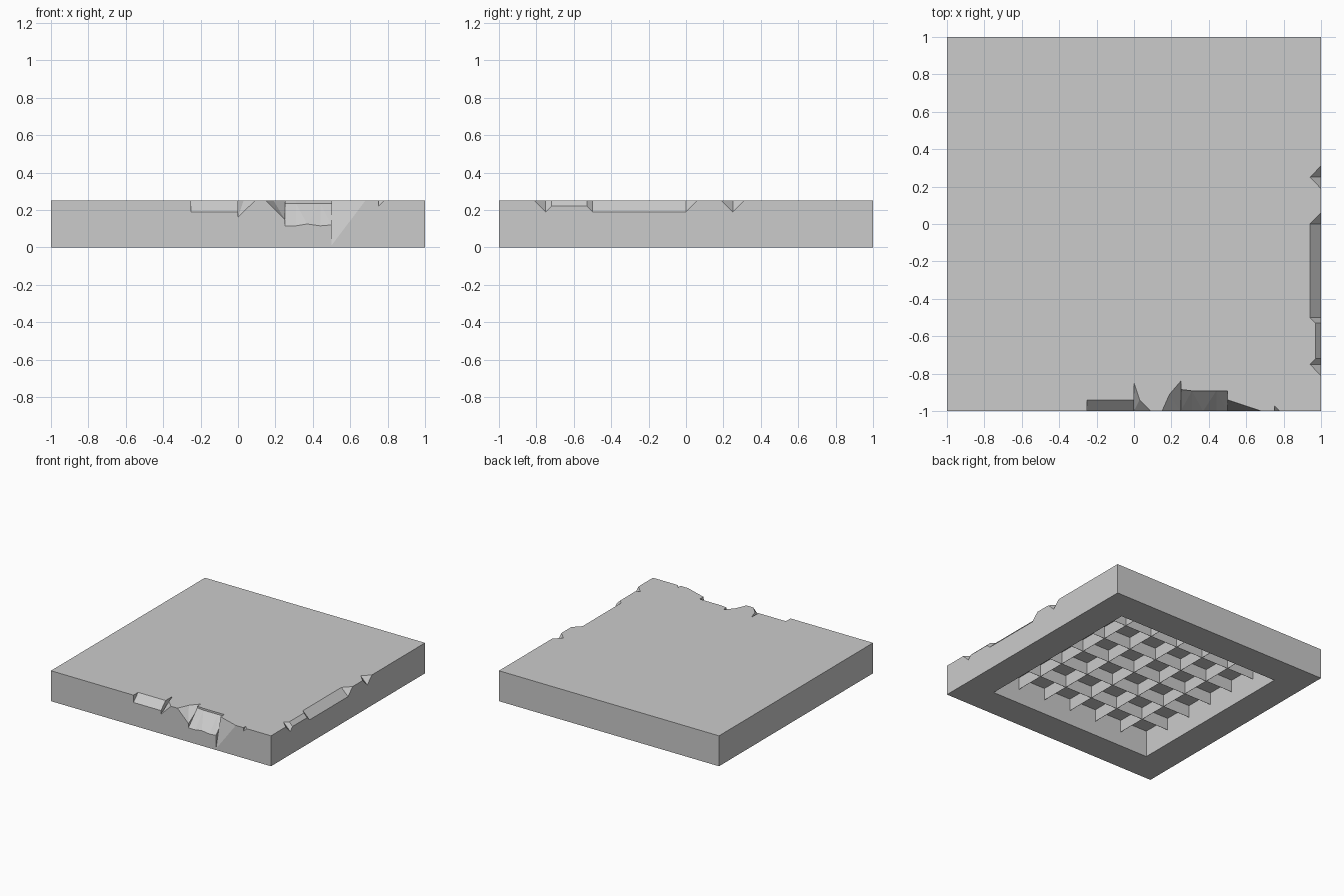
import bpy, bmesh

if "Cube" in bpy.data.objects:
    bpy.data.objects.remove(bpy.data.objects["Cube"])

TOP = 0.25          # slab height
INNER = 0.75        # half width of the underside recess
CEIL = 0.22         # recess ceiling
RIB_Z = 0.12        # lower edge of the ribs


def finish(name, bm):
    bmesh.ops.recalc_face_normals(bm, faces=bm.faces[:])
    me = bpy.data.meshes.new(name)
    bm.to_mesh(me)
    bm.free()
    ob = bpy.data.objects.new(name, me)
    bpy.context.collection.objects.link(ob)
    return ob


def add_box(bm, lo, hi):
    vs = bmesh.ops.create_cube(bm, size=1)['verts']
    for v in vs:
        for i in range(3):
            v.co[i] = hi[i] if v.co[i] > 0 else lo[i]


def box(name, lo, hi):
    bm = bmesh.new()
    add_box(bm, lo, hi)
    return finish(name, bm)


def cut(target, cutter):
    mod = target.modifiers.new("cut", 'BOOLEAN')
    mod.operation = 'DIFFERENCE'
    mod.solver = 'EXACT'
    mod.object = cutter
    bpy.context.view_layer.objects.active = target
    bpy.ops.object.modifier_apply(modifier=mod.name)
    bpy.data.objects.remove(cutter)


def chip(place, stations):
    """Edge-chip cutter lofted through (along, inward, down, ledge) stations."""
    bm = bmesh.new()
    rings = []
    for along, inward, down, ledge in stations:
        d, h = max(inward, 0.0005), max(down, 0.0005)
        section = [(d, TOP - ledge), (d, TOP + 0.05), (-0.1, TOP + 0.05),
                   (-0.1, TOP - h), (0, TOP - h)]
        rings.append([bm.verts.new(place(along, u, z)) for u, z in section])
    for a, b in zip(rings, rings[1:]):
        for i in range(5):
            j = (i + 1) % 5
            bm.faces.new((a[i], a[j], b[j], b[i]))
    bm.faces.new(rings[0])
    bm.faces.new(rings[-1])
    bmesh.ops.triangulate(bm, faces=bm.faces[:])
    return finish("chip_cutter", bm)


def front(a, u, z):
    return (a, -1 + u, z)


def right(a, u, z):
    return (1 - u, a, z)


# Slab with hollow underside
slab = box("floor_slab", (-1, -1, 0), (1, 1, TOP))
cut(slab, box("recess_cutter", (-INNER, -INNER, -0.1), (INNER, INNER, CEIL)))

# Broken front edge
front_chips = [
    [(-.25, .06, .06, 0), (0, .06, .06, 0)],
    [(0, .15, .09, 0), (.03, .06, .06, 0), (.09, 0, 0, 0)],
    [(.15, 0, 0, 0), (.19, .09, .04, 0), (.25, .16, .10, 0)],
    [(.25, .115, .135, .015), (.31, .108, .135, .015),
     (.37, .108, .125, .015), (.44, .108, .135, .015), (.5, .108, .13, .015)],
    [(.5, .06, .24, 0), (.68, 0, 0, 0)],
    [(.75, .03, .03, 0), (.78, 0, 0, 0)],
]
# Broken right edge: equal inward and downward depth
right_runs = [
    [(-.81, 0), (-.75, .06), (-.72, .03), (-.53, .03), (-.5, .06), (0, .06), (.06, 0)],
    [(.19, 0), (.25, .06), (.31, 0)],
]
for stations in front_chips:
    cut(slab, chip(front, stations))
for run in right_runs:
    cut(slab, chip(right, [(a, d, d, 0) for a, d in run]))

# Thin crossing ribs under the slab
bm = bmesh.new()
for i in range(-2, 3):
    p, t = i * 0.25, 0.001
    add_box(bm, (p - t, -INNER, RIB_Z), (p + t, INNER, CEIL))
    add_box(bm, (-INNER, p - t, RIB_Z), (INNER, p + t, CEIL))
finish("underside_ribs", bm)
